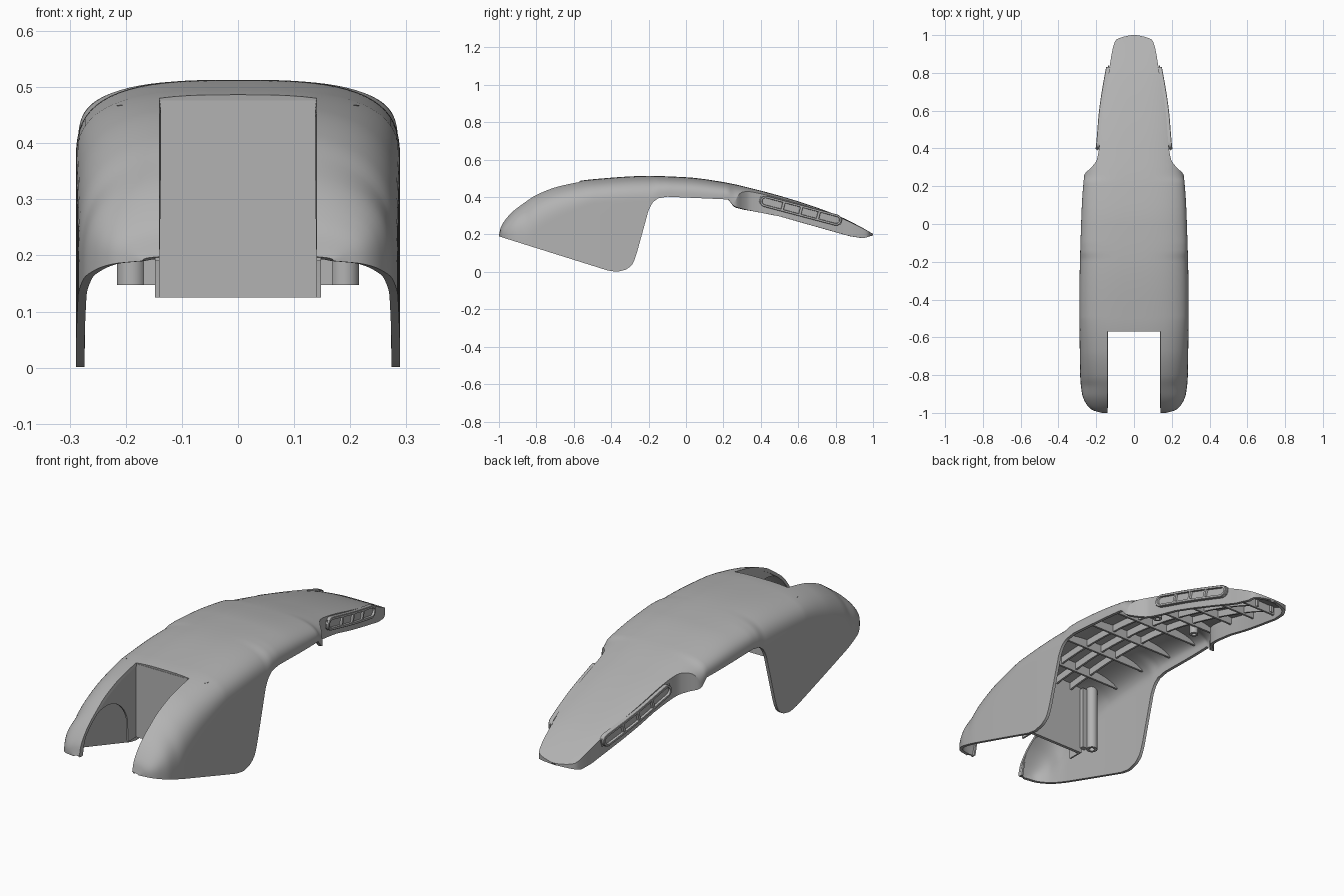
import bpy, bmesh, math
from mathutils import Vector

cube = bpy.data.objects.get("Cube")
if cube:
    bpy.data.objects.remove(cube)

grey = bpy.data.materials.new("plain grey plastic")
grey.use_nodes = True
colour = (0.45, 0.45, 0.45, 1)
grey.diffuse_color = colour
grey.node_tree.nodes["Principled BSDF"].inputs["Base Color"].default_value = colour

# Profiles along the length: ridge height, half width, lower edge
RIDGE = [(-1, .2), (-.99, .245), (-.97, .28), (-.93, .327), (-.89, .36), (-.8, .42),
         (-.67, .467), (-.5, .495), (-.2, .513), (0, .506), (.2, .48), (.4, .434),
         (.6, .377), (.8, .306), (.93, .243), (1, .203)]
WIDTH = [(-1, .17), (-.985, .22), (-.96, .248), (-.9, .275), (-.8, .285), (-.4, .289),
         (0, .28), (.26, .263), (.3, .225), (.34, .197), (.4, .185), (.6, .167),
         (.83, .13), (.97, .1), (.985, .075), (.995, .04), (1, .01)]
LOWER = [(-1, .19), (-.42, .008), (-.37, 0), (-.32, .012), (-.29, .035), (-.27, .075),
         (-.2, .33), (-.18, .37), (-.15, .393), (-.1, .402), (.23, .387), (.245, .36),
         (.27, .345), (.32, .332), (.5, .297), (.88, .19), (.95, .18), (1, .195)]
SLOT_X, SLOT_Y, THICK = .14, -.57, .015


def linear(table, y):
    for (a, p), (b, q) in zip(table, table[1:]):
        if y <= b:
            return p + (q - p) * max(0, y - a) / (b - a)
    return table[-1][1]


def smooth(table, y):
    """Cubic curve through the table points, without overshoot."""
    i = 0
    while i < len(table) - 2 and y > table[i + 1][0]:
        i += 1

    def chord(j):
        (a, p), (b, q) = table[j], table[j + 1]
        return (q - p) / (b - a)

    def slope(j):
        if j == 0:
            return chord(0)
        if j == len(table) - 1:
            return chord(j - 1)
        m, n = chord(j - 1), chord(j)
        return 2 * m * n / (m + n) if m * n > 0 else 0

    (a, p), (b, q) = table[i], table[i + 1]
    h = b - a
    t = min(1, max(0, (y - a) / h))
    return (p * (1 + 2 * t) * (1 - t) ** 2 + q * t * t * (3 - 2 * t)
            + h * slope(i) * t * (1 - t) ** 2 - h * slope(i + 1) * t * t * (1 - t))


def surface(x, y):
    """Height of the top skin at x, y."""
    top, low, w = smooth(RIDGE, y), linear(LOWER, y), smooth(WIDTH, y)
    full = w if y < .26 else max(w, .263 - .05 * (y - .26))
    depth = min(.14 + .1 * min(1, max(0, (-.5 - y) / .4)), (top - low) * .95)
    r = min(1, abs(x) / full)
    return top - depth * (1 - (1 - r ** 3) ** (1 / 3))


def make(name, bm, thick=0, offset=-1):
    mesh = bpy.data.meshes.new(name)
    bm.to_mesh(mesh)
    bm.free()
    ob = bpy.data.objects.new(name, mesh)
    bpy.context.collection.objects.link(ob)
    mesh.materials.append(grey)
    bpy.ops.object.select_all(action='DESELECT')
    ob.select_set(True)
    bpy.context.view_layer.objects.active = ob
    if thick:
        mod = ob.modifiers.new("thickness", 'SOLIDIFY')
        mod.thickness, mod.offset = thick, offset
        bpy.ops.object.modifier_apply(modifier=mod.name)
    bpy.ops.object.shade_smooth_by_angle(angle=math.radians(35))
    return ob


def loft(bm, rows, closed=False):
    rows = [[bm.verts.new(p) for p in row] for row in rows]
    pairs = list(zip(rows, rows[1:])) + ([(rows[-1], rows[0])] if closed else [])
    for a, b in pairs:
        for i in range(len(a) - 1):
            bm.faces.new((a[i], a[i + 1], b[i + 1], b[i]))


def box(name, lo, hi):
    bm = bmesh.new()
    bmesh.ops.create_cube(bm, size=1)
    for v in bm.verts:
        v.co = Vector([l + (c + .5) * (h - l) for c, l, h in zip(v.co, lo, hi)])
    return make(name, bm)


def tube(name, x, y, z0, z1, outer, inner):
    bm = bmesh.new()
    rows = []
    for k in range(24):
        c, s = math.cos(k * math.tau / 24), math.sin(k * math.tau / 24)
        rows.append([(x + r * c, y + r * s, z) for r, z in
                     ((inner, z1), (inner, z0), (outer, z0), (outer, z1))])
    loft(bm, rows, True)
    bmesh.ops.recalc_face_normals(bm, faces=bm.faces)
    return make(name, bm)


# Main shell, with the front slot cut out
stations = sorted({round(-1 + k * .0125, 4) for k in range(161)}
                  | {-.998, -.995, -.991, -.982, .98, .992, .997})
rows = []
for y in stations:
    w, low = smooth(WIDTH, y), linear(LOWER, y)
    half = []
    for k in range(25):
        a = math.pi / 2 * k / 24
        s, c = math.sin(a), math.cos(a)
        x = w * s / (s ** 3 + c ** 3) ** (1 / 3)
        half.append((x, y, surface(x, y)))
    edge = half[-1][2]
    half += [(w, y, edge + (low - edge) * k / 6) for k in range(1, 7)]
    rows.append([(-x, v, z) for x, v, z in reversed(half[1:])] + half)
bm = bmesh.new()
loft(bm, rows)
for co, no in (((SLOT_X, 0, 0), (1, 0, 0)), ((-SLOT_X, 0, 0), (1, 0, 0)),
               ((0, SLOT_Y, 0), (0, 1, 0))):
    faces = [f for f in bm.faces if f.calc_center_median().y < -.5]
    geom = faces + list({e for f in faces for e in f.edges}) + list({v for f in faces for v in f.verts})
    bmesh.ops.bisect_plane(bm, geom=geom, dist=.0001, plane_co=co, plane_no=no)
gone = [f for f in bm.faces if abs(f.calc_center_median().x) < SLOT_X
        and f.calc_center_median().y < SLOT_Y]
bmesh.ops.delete(bm, geom=gone, context='FACES')
bm.normal_update()
if sum(f.normal.z * f.calc_area() for f in bm.faces) < 0:
    bmesh.ops.reverse_faces(bm, faces=bm.faces)
make("fender_shell", bm, THICK)

# Slot back wall
box("slot_back_wall", (-.148, SLOT_Y, .125), (.148, SLOT_Y + .015, .476))

for side, label in ((1, "left"), (-1, "right")):
    # Slot side wall with an arched opening
    bm = bmesh.new()
    rows = []
    for k in range(61):
        y = -.995 + .43 * k / 60
        r = 1 - ((y + .8) / .17) ** 2
        low = .19 + .17 * math.sqrt(r) if r > 0 else (.19 if y < -.8 else .125)
        top = surface(SLOT_X, y) - .003
        rows.append([(side * .144, y, min(low, top - .004)), (side * .144, y, top)])
    loft(bm, rows)
    make(label + "_slot_wall", bm, .008, 0)

    # Screw pillar and its web
    tube(label + "_pillar", side * .19, -.53, .147, surface(.19, -.53) - .008, .026, .013)
    box(label + "_pillar_web", (min(side * .14, side * .168), -.56, .147),
        (max(side * .14, side * .168), -.535, .46))
    tube(label + "_rear_boss", side * .11, .3, .365, surface(.11, .3) - .008, .02, .01)

    # Side vent: raised rim, floor and dividers that follow the flank
    start, along, length = Vector((.425, .377)), Vector((.967, -.255)), .39
    across = Vector((.255, .967))

    def flank(s, h, out):
        p = start + along * s + across * h
        return (side * (smooth(WIDTH, p.x) + out), p.x, p.y)

    def stadium(r, out):
        pts = [(length * k / 12, -r) for k in range(12)]
        pts += [(length + r * math.sin(math.pi * k / 10), -r * math.cos(math.pi * k / 10))
                for k in range(10)]
        pts += [(length - length * k / 12, r) for k in range(12)]
        pts += [(-r * math.sin(math.pi * k / 10), r * math.cos(math.pi * k / 10))
                for k in range(10)]
        return [flank(s, h, out) for s, h in pts]

    bm = bmesh.new()
    rings = [stadium(r, o) for r, o in ((.03, -.004), (.03, .016), (.028, .018),
                                        (.019, .018), (.017, .005))]
    loft(bm, list(zip(*rings)), True)
    bmesh.ops.recalc_face_normals(bm, faces=bm.faces)
    make(label + "_vent_rim", bm)

    bm = bmesh.new()
    loft(bm, [[flank(length * k / 12, h, .006) for h in (-.018, .018)] for k in range(-1, 14)])
    make(label + "_vent_floor", bm, .004, 0)

    for n in (1, 2, 3):
        bm = bmesh.new()
        mid = length * n / 4
        profile = ((-.007, .004), (-.005, .016), (.005, .016), (.007, .004))
        loft(bm, [[flank(mid + s, h, o) for s, o in profile] for h in (-.02, .02)])
        bmesh.ops.recalc_face_normals(bm, faces=bm.faces)
        make(f"{label}_vent_divider_{n}", bm, .003, 0)

# Cross ribs under the skin, tapering out at the flanks
for n in range(8):
    y = -.42 + n * .185
    base = smooth(RIDGE, y) - .06
    reach = smooth(WIDTH, y) - .008
    bm = bmesh.new()
    rows = []
    for k in range(-20, 21):
        x = reach * k / 20
        top = surface(x, y) - .008
        if top > base:
            rows.append([(x, y, base), (x, y, top)])
    loft(bm, rows)
    make(f"cross_rib_{n + 1}", bm, .01, 0)

# Long ribs running under the skin
for x, label in ((-.085, "right"), (0, "middle"), (.085, "left")):
    bm = bmesh.new()
    rows = []
    for k in range(41):
        y = -.555 + 1.45 * k / 40
        rows.append([(x, y, smooth(RIDGE, y) - .05), (x, y, surface(x, y) - .008)])
    loft(bm, rows)
    make(label + "_long_rib", bm, .01, 0)
